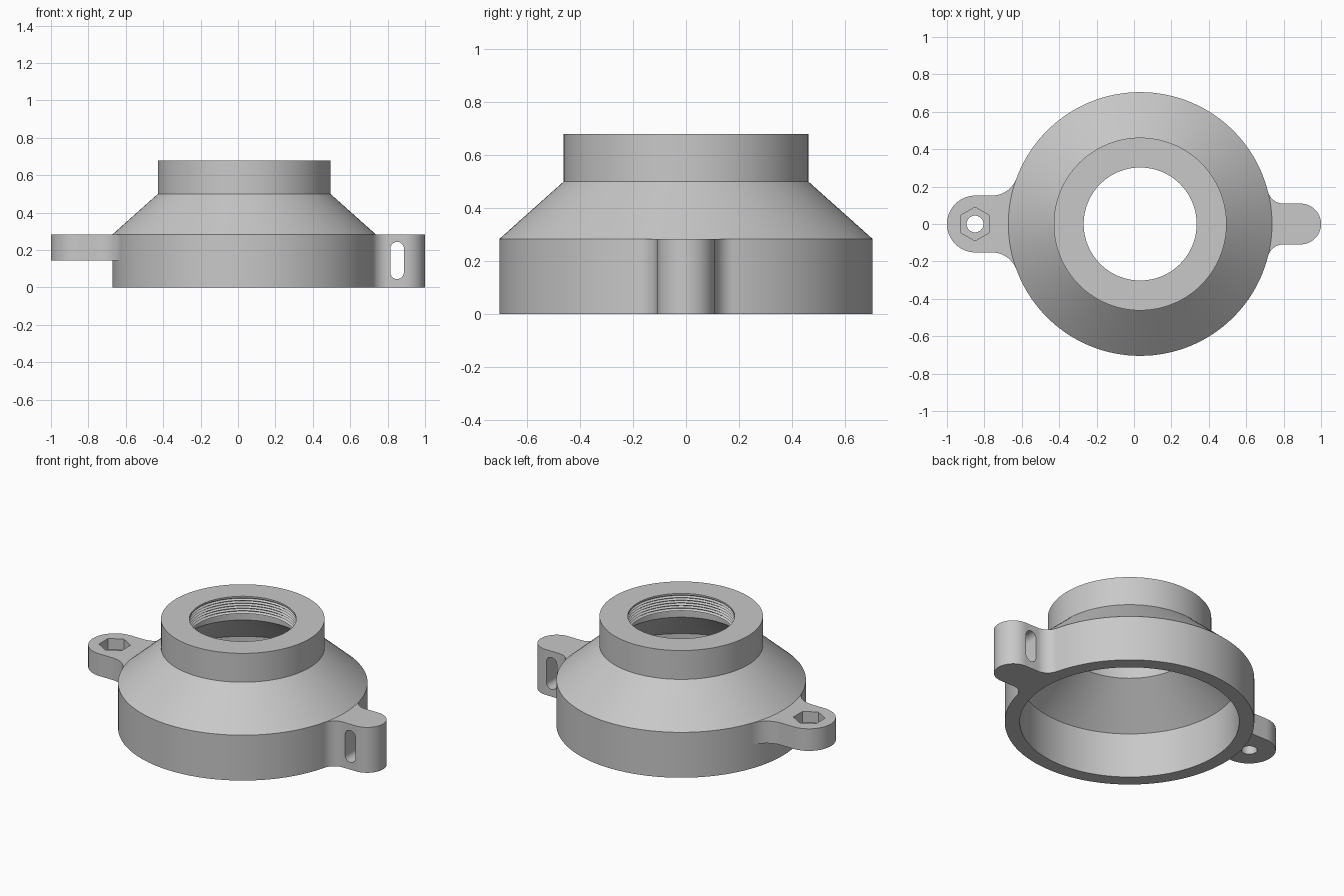
import bpy, bmesh, math
from mathutils import Vector

cube = bpy.data.objects.get("Cube")
if cube:
    bpy.data.objects.remove(cube, do_unlink=True)

CX = 0.033       # axis of the round body
R_BODY = 0.705
Z_RIM = 0.283    # top of the straight lower wall

grey = bpy.data.materials.new("plain grey")
grey.use_nodes = True
colour = (0.58, 0.58, 0.58, 1)
grey.diffuse_color = colour
grey.node_tree.nodes["Principled BSDF"].inputs["Base Color"].default_value = colour


def make_object(name, bm):
    bmesh.ops.recalc_face_normals(bm, faces=bm.faces[:])
    mesh = bpy.data.meshes.new(name)
    bm.to_mesh(mesh)
    bm.free()
    mesh.materials.append(grey)
    obj = bpy.data.objects.new(name, mesh)
    bpy.context.scene.collection.objects.link(obj)
    return obj


def revolve(name, profile, steps=128):
    """Spin a closed (radius, height) profile around the body axis."""
    bm = bmesh.new()
    rings = []
    for i in range(steps):
        a = math.tau * i / steps
        rings.append([bm.verts.new((CX + r * math.cos(a), r * math.sin(a), z))
                      for r, z in profile])
    n = len(profile)
    for i in range(steps):
        here, after = rings[i], rings[(i + 1) % steps]
        for j in range(n):
            k = (j + 1) % n
            bm.faces.new((here[j], after[j], after[k], here[k]))
    return make_object(name, bm)


def prism(name, points, offset):
    """Extrude a closed outline of 3D points along an offset."""
    bm = bmesh.new()
    face = bm.faces.new([bm.verts.new(p) for p in points])
    new = bmesh.ops.extrude_face_region(bm, geom=[face], use_keep_orig=True)["geom"]
    verts = [v for v in new if isinstance(v, bmesh.types.BMVert)]
    bmesh.ops.translate(bm, verts=verts, vec=Vector(offset))
    return make_object(name, bm)


def arc(cx, cy, r, start, end, steps):
    return [(cx + r * math.cos(start + (end - start) * i / steps),
             cy + r * math.sin(start + (end - start) * i / steps))
            for i in range(steps + 1)]


def ear(name, side, tip, half, neck, z0):
    """Rounded lug with fillets that run tangent into the body wall."""
    d = neck - side * CX                      # fillet centre, from the body axis
    f = (d * d + half * half - R_BODY ** 2) / (2 * (R_BODY - half))
    theta = math.atan2(half + f, d)
    upper = arc(neck, half + f, f, theta + math.pi, 1.5 * math.pi, 16)
    root = [(side * CX + 0.68 * math.cos(theta), 0.68 * math.sin(theta))]
    end = arc(tip - half, 0, half, math.pi / 2, -math.pi / 2, 40)
    lower = [(x, -y) for x, y in reversed(root + upper)]
    outline = root + upper + end + lower
    return prism(name, [(side * x, y, z0) for x, y in outline], (0, 0, Z_RIM - z0))


def cut(obj, cutter):
    cutter.hide_render = True
    mod = obj.modifiers.new("cut", 'BOOLEAN')
    mod.operation = 'DIFFERENCE'
    mod.solver = 'EXACT'
    mod.object = cutter
    graph = bpy.context.evaluated_depsgraph_get()
    mesh = bpy.data.meshes.new_from_object(obj.evaluated_get(graph))
    obj.modifiers.clear()
    obj.data = mesh
    bpy.data.objects.remove(cutter, do_unlink=True)


# Hollow body: lower wall, cone, collar, threaded bore and wider throat below it
profile = [(0.62, 0), (R_BODY, 0), (R_BODY, Z_RIM), (0.462, 0.5), (0.462, 0.68), (0.302, 0.68)]
pitch = 0.016
for i in range(6):
    z = 0.67 - i * pitch
    profile += [(0.302, z), (0.313, z - pitch / 2)]
profile += [(0.302, 0.572), (0.37, 0.572), (0.37, 0.5), (0.62, 0.281)]
body = revolve("adapter_body", profile)

# Thin ear with a hexagonal nut pocket and a bolt hole
bolt_ear = ear("bolt_ear", -1, 1.0, 0.152, 0.76, 0.145)
hexagon = arc(-0.85, 0, 0.09, math.pi / 2, math.pi / 2 + math.tau, 6)[:-1]
cut(bolt_ear, prism("nut_pocket_cutter", [(x, y, 0.215) for x, y in hexagon], (0, 0, 0.2)))
circle = arc(-0.85, 0, 0.045, 0, math.tau, 40)[:-1]
cut(bolt_ear, prism("bolt_hole_cutter", [(x, y, 0) for x, y in circle], (0, 0, 0.5)))

# Tall ear with a slot running front to back
slot_ear = ear("slot_ear", 1, 1.0, 0.109, 0.80, 0)
r = 0.036
slot = (arc(0.851, 0.244 - r, r, 0, math.pi, 16)
        + arc(0.851, 0.045 + r, r, math.pi, math.tau, 16))
cut(slot_ear, prism("slot_cutter", [(x, -0.4, z) for x, z in slot], (0, 0.8, 0)))

# Smooth the round walls, keep the corners sharp
for obj in bpy.context.scene.objects:
    obj.select_set(obj in (body, bolt_ear, slot_ear))
bpy.context.view_layer.objects.active = body
bpy.ops.object.shade_smooth_by_angle(angle=math.radians(30))
